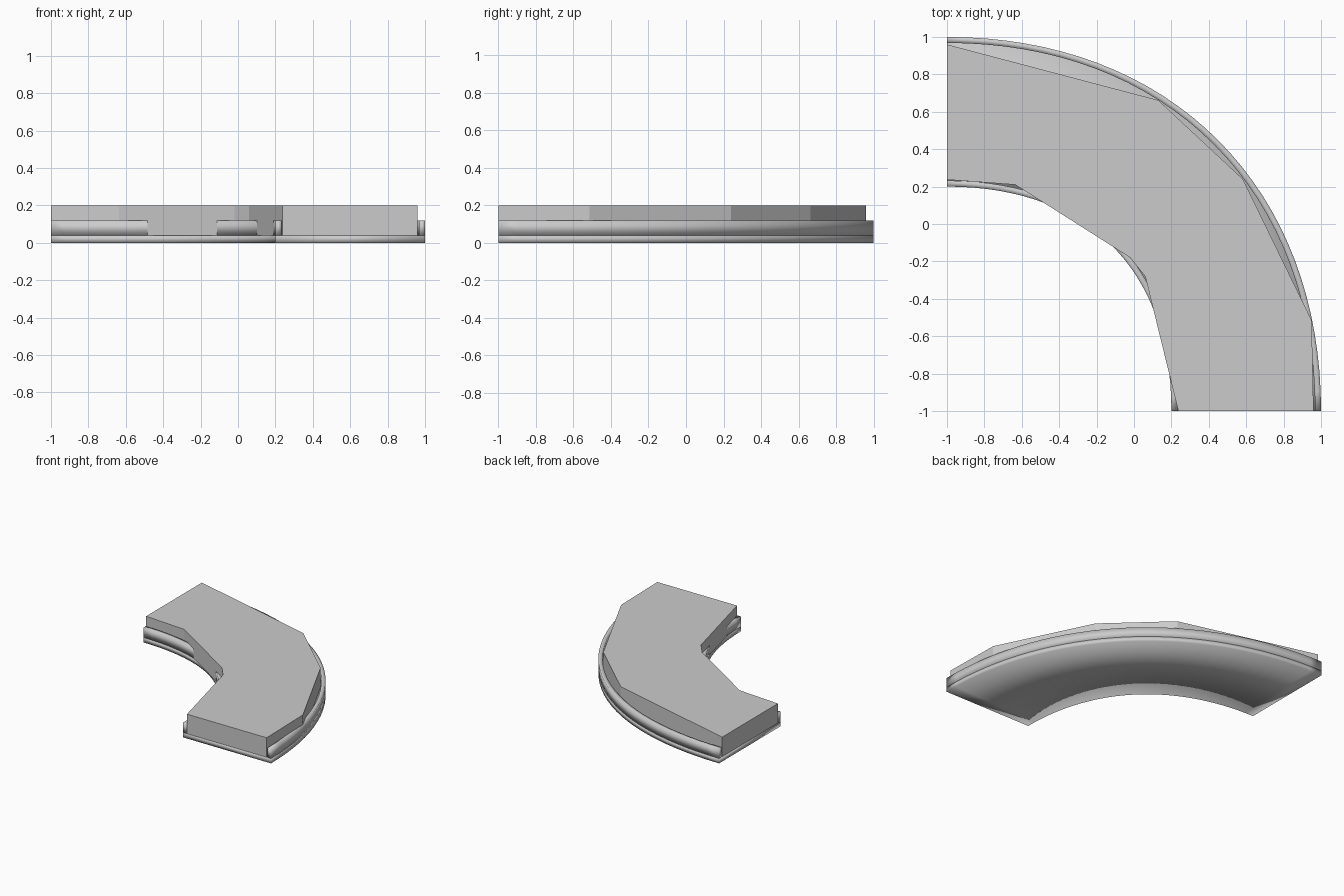
import bpy
import bmesh
from mathutils import Vector

if "Cube" in bpy.data.objects:
    bpy.data.objects.remove(bpy.data.objects["Cube"])

SEGMENTS = 32
R = 1.6          # centre line reach from the bend corner at (-1, -1)
K = 0.61         # handle length of the bend curve


def bend_point(t):
    """Position and outward direction on the centre line of the bend."""
    p = [Vector(v) * R for v in ((0, 1), (K, 1), (1, K), (1, 0))]
    s = 1 - t
    pos = p[0]*s**3 + 3*p[1]*s*s*t + 3*p[2]*s*t*t + p[3]*t**3
    tan = (p[1]-p[0])*s*s + 2*(p[2]-p[1])*s*t + (p[3]-p[2])*t*t
    tan.normalize()
    return pos + Vector((-1, -1)), Vector((-tan.y, tan.x))


def finish(name, bm, smooth):
    bmesh.ops.recalc_face_normals(bm, faces=bm.faces)
    for f in bm.faces:
        f.smooth = smooth
    mesh = bpy.data.meshes.new(name)
    bm.to_mesh(mesh)
    bm.free()
    ob = bpy.data.objects.new(name, mesh)
    bpy.context.collection.objects.link(ob)


def swept_bar(name, d0, d1, z0, z1):
    """Sweep a rectangle (offset range, height range) around the bend."""
    bm = bmesh.new()
    rings = []
    for i in range(SEGMENTS + 1):
        pos, out = bend_point(i / SEGMENTS)
        ring = []
        for d, z in ((d0, z0), (d1, z0), (d1, z1), (d0, z1)):
            q = pos + out * d
            ring.append(bm.verts.new((q.x, q.y, z)))
        rings.append(ring)
    for a, b in zip(rings, rings[1:]):
        for j in range(4):
            k = (j + 1) % 4
            bm.faces.new((a[j], a[k], b[k], b[j]))
    bm.faces.new(rings[0])
    bm.faces.new(rings[-1])
    finish(name, bm, True)


def prism(name, outline, z0, z1):
    bm = bmesh.new()
    face = bm.faces.new([bm.verts.new((x, y, z0)) for x, y in outline])
    top = bmesh.ops.extrude_face_region(bm, geom=[face], use_keep_orig=True)
    verts = [v for v in top["geom"] if isinstance(v, bmesh.types.BMVert)]
    bmesh.ops.translate(bm, verts=verts, vec=(0, 0, z1 - z0))
    finish(name, bm, False)


# Curved floor and its two raised rails
swept_bar("base_slab", -0.4, 0.4, 0, 0.04)
swept_bar("inner_rail", -0.4, -0.368, 0.04, 0.12)
swept_bar("outer_rail", 0.368, 0.4, 0.04, 0.12)

# Low-poly filling between the rails
prism("filling", [
    (-1, 0.96), (0.13, 0.662), (0.582, 0.24), (0.95, -0.515), (0.96, -1),
    (0.237, -1), (0.06, -0.28), (-0.02, -0.18), (-0.635, 0.21), (-1, 0.237),
], 0.04, 0.2)
